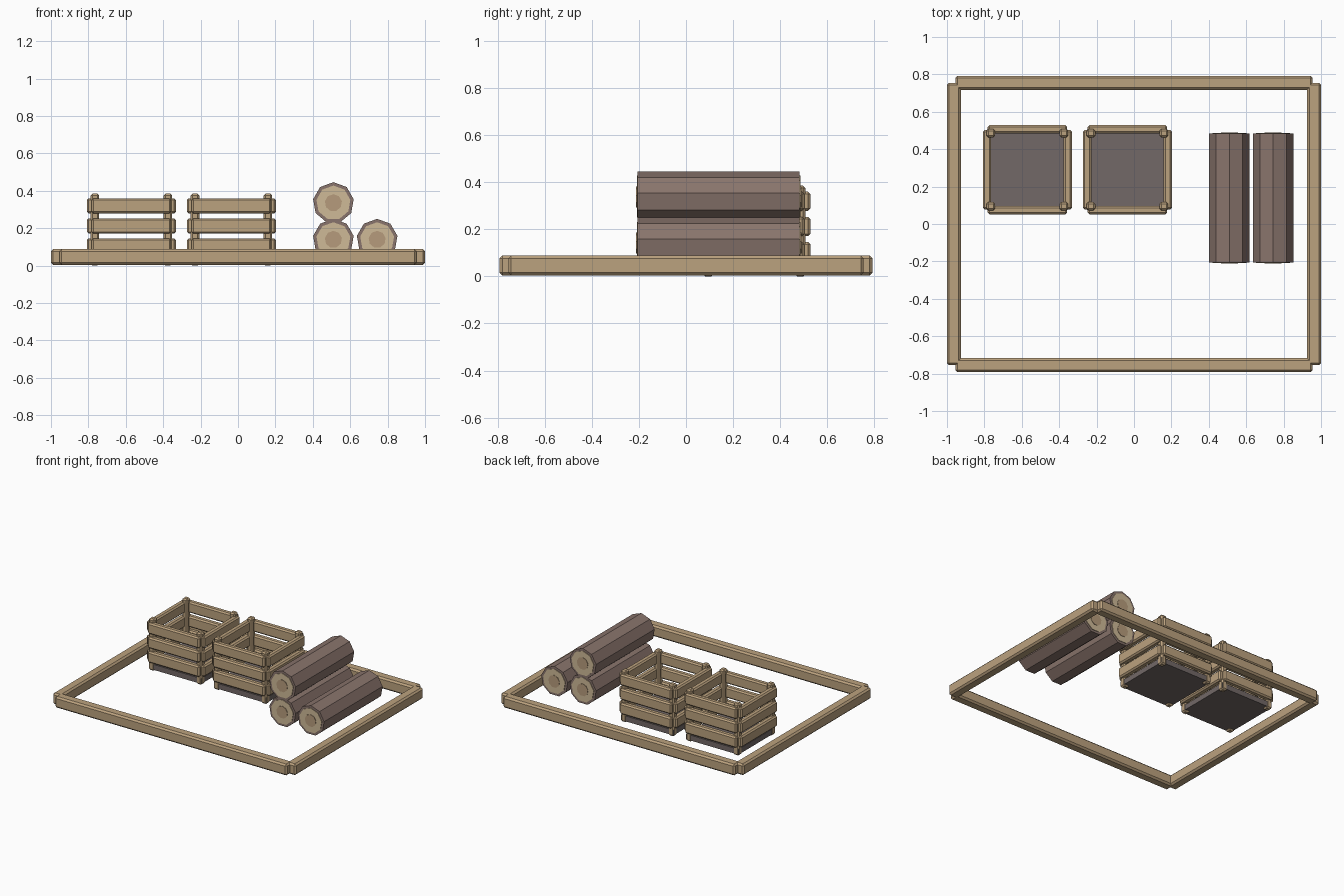
import bpy, bmesh
from math import cos, sin, pi, radians
from mathutils import Matrix

if "Cube" in bpy.data.objects:
    bpy.data.objects.remove(bpy.data.objects["Cube"])


def material(name, rgb):
    m = bpy.data.materials.new(name)
    m.diffuse_color = (*rgb, 1)
    m.use_nodes = True
    m.node_tree.nodes["Principled BSDF"].inputs["Base Color"].default_value = m.diffuse_color
    return m


WOOD = material("wood", (0.50, 0.36, 0.21))
FLOOR = material("floor_wood", (0.17, 0.14, 0.135))
BARK = material("bark", (0.25, 0.175, 0.15))
CUT = material("cut_wood", (0.62, 0.49, 0.31))
CORE = material("heartwood", (0.47, 0.33, 0.20))


def finish(bm, name, mat):
    mesh = bpy.data.meshes.new(name)
    bmesh.ops.recalc_face_normals(bm, faces=bm.faces)
    bm.to_mesh(mesh)
    bm.free()
    mesh.materials.append(mat)
    ob = bpy.data.objects.new(name, mesh)
    bpy.context.collection.objects.link(ob)
    return ob


# chamfered box from centre and full size
def box(name, centre, size, mat, chamfer=0.01):
    bm = bmesh.new()
    bmesh.ops.create_cube(bm, size=1, matrix=Matrix.Translation(centre) @ Matrix.Diagonal((*size, 1)))
    if chamfer:
        bmesh.ops.bevel(bm, geom=bm.edges[:], offset=chamfer, segments=1, affect='EDGES')
    return finish(bm, name, mat)


# nine-sided prism lying along y, one corner straight up
def prism(name, x, z, y0, y1, r, mat):
    bm = bmesh.new()
    ring = [(x + r * cos(pi / 2 + i * 2 * pi / 9), z + r * sin(pi / 2 + i * 2 * pi / 9)) for i in range(9)]
    a = [bm.verts.new((px, y0, pz)) for px, pz in ring]
    b = [bm.verts.new((px, y1, pz)) for px, pz in ring]
    bm.faces.new(a)
    bm.faces.new(b)
    for i in range(9):
        j = (i + 1) % 9
        bm.faces.new((a[i], a[j], b[j], b[i]))
    return finish(bm, name, mat)


# border frame on the ground
for s, side in ((-1, "front"), (1, "back")):
    box(f"border_{side}", (0, s * 0.755, 0.046), (1.91, 0.075, 0.084), WOOD, 0.012)
for s, side in ((-1, "left"), (1, "right")):
    box(f"border_{side}", (s * 0.9625, 0, 0.046), (0.075, 1.51, 0.084), WOOD, 0.012)


# open slatted crate
def crate(name, cx, cy):
    box(f"{name}_floor", (cx, cy, 0.03), (0.43, 0.43, 0.04), FLOOR, 0)
    for sx in (-1, 1):
        for sy in (-1, 1):
            box(f"{name}_post", (cx + sx * 0.195, cy + sy * 0.195, 0.1925),
                (0.046, 0.046, 0.385), WOOD, 0.01)
    for z in (0.105, 0.212, 0.319):
        for s in (-1, 1):
            box(f"{name}_end_slat", (cx, cy + s * 0.216, z), (0.425, 0.045, 0.082), WOOD)
            box(f"{name}_side_slat", (cx + s * 0.216, cy, z), (0.045, 0.425, 0.082), WOOD)


crate("left_crate", -0.57, 0.29)
crate("right_crate", -0.035, 0.29)


# stacked logs with pale cut ends
def log(name, x, z):
    prism(f"{name}_bark", x, z, -0.205, 0.483, 0.11, BARK)
    for s, end in ((-1, "front"), (1, "back")):
        y = 0.139 + s * 0.344
        prism(f"{name}_{end}_cut", x, z, y - 0.004, y + 0.004, 0.092, CUT)
        prism(f"{name}_{end}_core", x, z, y - 0.007, y + 0.007, 0.046, CORE)


log("lower_left_log", 0.51, 0.14)
log("lower_right_log", 0.744, 0.14)
log("upper_log", 0.51, 0.336)
